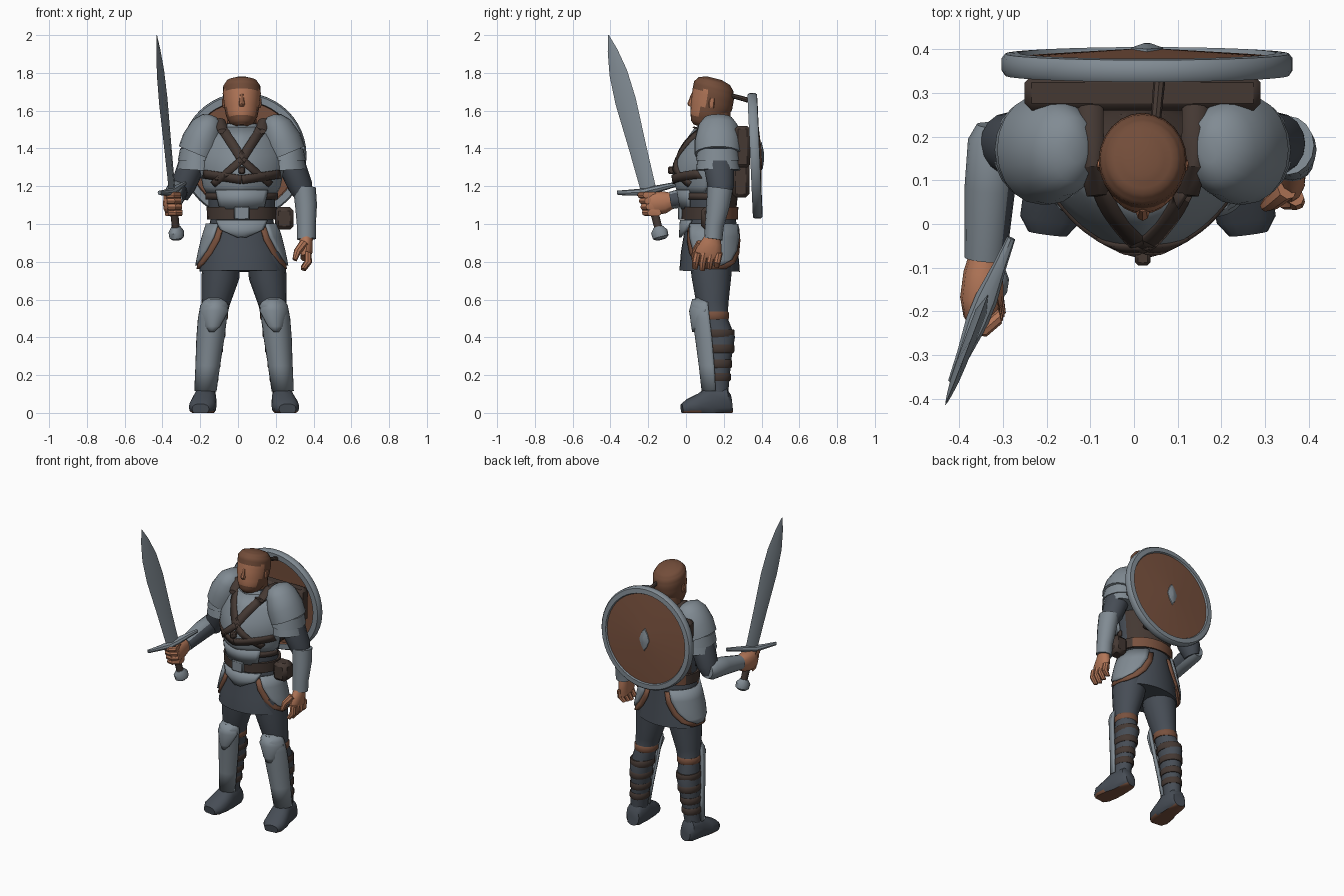
import bpy, bmesh, math
from mathutils import Vector
from mathutils.bvhtree import BVHTree

if "Cube" in bpy.data.objects:
    bpy.data.objects.remove(bpy.data.objects["Cube"])

def material(name, srgb):
    m = bpy.data.materials.new(name)
    m.diffuse_color = [(c / 255) ** 2.2 for c in srgb] + [1]
    m.use_nodes = True
    m.node_tree.nodes["Principled BSDF"].inputs["Base Color"].default_value = m.diffuse_color
    return m

STEEL = material("steel", (128, 138, 146))
CLOTH = material("dark_cloth", (72, 78, 86))
LEATHER = material("dark_leather", (70, 59, 54))
BROWN = material("brown_leather", (120, 82, 64))
SKIN = material("skin", (176, 117, 88))
HAIR = material("hair", (114, 78, 60))

def finish(name, bm, mats, rule=None, solid=0, angle=40):
    """Turn a bmesh into a shaded object, coloured by a face rule."""
    bmesh.ops.recalc_face_normals(bm, faces=bm.faces)
    if rule:
        for f in bm.faces:
            f.material_index = rule(f.calc_center_median(), f.normal)
    me = bpy.data.meshes.new(name)
    bm.to_mesh(me)
    bm.free()
    for m in mats:
        me.materials.append(m)
    me.shade_smooth()
    me.set_sharp_from_angle(angle=math.radians(angle))
    ob = bpy.data.objects.new(name, me)
    bpy.context.collection.objects.link(ob)
    if solid:
        md = ob.modifiers.new("thickness", 'SOLIDIFY')
        md.thickness, md.offset = solid, 0
    return ob

def power(t, p):
    return math.copysign(abs(t) ** (2 / p), t)

def loft(name, rings, *mats, n=16, ref=(1, 0, 0), p=2, steps=1, rule=None, floor=None):
    """Skin of elliptical rings (x, y, z, ra, rb) standing across the main axis."""
    axis = (Vector(rings[-1][:3]) - Vector(rings[0][:3])).normalized()
    u = Vector(ref)
    u = (u - axis * u.dot(axis)).normalized()
    v = axis.cross(u)
    dense = [[a + (b - a) * k / steps for a, b in zip(r, q)]
             for r, q in zip(rings, rings[1:]) for k in range(steps)] + [rings[-1]]
    bm = bmesh.new()
    loops = []
    for x, y, z, ra, rb in dense:
        loop = []
        for i in range(n):
            a = 2 * math.pi * i / n
            co = Vector((x, y, z)) + u * ra * power(math.cos(a), p) + v * rb * power(math.sin(a), p)
            if floor is not None:
                co.z = max(co.z, floor)
            loop.append(bm.verts.new(co))
        loops.append(loop)
    for a, b in zip(loops, loops[1:]):
        for i in range(n):
            bm.faces.new((a[i], a[(i + 1) % n], b[(i + 1) % n], b[i]))
    bm.faces.new(loops[0])
    bm.faces.new(loops[-1])
    return finish(name, bm, mats, rule)

def plate(name, rows, mat, centre=-90, n=14, thick=.015, p=2):
    """Curved armour plate: rows (x, y, z, rx, ry, half angle)."""
    bm = bmesh.new()
    grid = []
    for x, y, z, rx, ry, half in rows:
        angs = [math.radians(centre + half * (2 * i / n - 1)) for i in range(n + 1)]
        grid.append([bm.verts.new((x + rx * power(math.cos(a), p), y + ry * power(math.sin(a), p), z))
                     for a in angs])
    for a, b in zip(grid, grid[1:]):
        for i in range(n):
            bm.faces.new((a[i], a[i + 1], b[i + 1], b[i]))
    return finish(name, bm, [mat], solid=thick)

def box(name, c, size, mat):
    bm = bmesh.new()
    bmesh.ops.create_cube(bm, size=1)
    for v in bm.verts:
        v.co = [c[i] + v.co[i] * size[i] for i in range(3)]
    bmesh.ops.bevel(bm, geom=bm.edges[:], offset=min(size) * .2, affect='EDGES')
    return finish(name, bm, [mat])

C = .02  # body centre line

# Torso and keeled breastplate
loft("torso", [(C, .13, .98, .15, .13), (C, .125, 1.05, .175, .14), (C, .125, 1.12, .175, .145),
     (C, .13, 1.2, .188, .15), (C, .135, 1.28, .2, .15), (C, .145, 1.38, .205, .135),
     (C, .155, 1.46, .17, .11), (C, .16, 1.53, .10, .08)], CLOTH, LEATHER, n=24, p=1.75,
     rule=lambda c, nor: int(c.y > .16))
chest = plate("breastplate", [(C, .12, 1.16, .185, .155, 78), (C, .12, 1.2, .2, .17, 85),
     (C, .115, 1.28, .215, .178, 88), (C, .13, 1.36, .215, .165, 85), (C, .15, 1.44, .185, .145, 85),
     (C, .155, 1.51, .115, .1, 80)], STEEL, n=24, p=1.5)
plate("belly_plate", [(C, .125, 1.08, .18, .15, 42), (C, .12, 1.18, .19, .163, 48)], STEEL, p=1.75)
loft("gorget", [(C, .15, 1.47, .13, .11), (C, .15, 1.53, .085, .085)], STEEL, LEATHER,
     rule=lambda c, nor: int(c.y > .14))
loft("belt", [(C, .125, 1.025, .184, .15), (C, .125, 1.09, .186, .152)], LEATHER, BROWN, n=24,
     rule=lambda c, nor: int(c.y > .2))
box("belt_buckle", (C, -.03, 1.058), (.08, .025, .07), STEEL)
plate("front_fauld", [(C, .125, 1.02, .175, .15, 50), (C, .125, .97, .18, .153, 38),
      (C, .125, .93, .185, .156, 6)], STEEL)

# Chest straps, laid on the breastplate by ray casting
tree = BVHTree.FromPolygons([v.co for v in chest.data.vertices],
                            [tuple(f.vertices) for f in chest.data.polygons])
def strap(name, a, b, width):
    a, b = Vector(a), Vector(b)
    d = (b - a).normalized() * width / 2
    bm, prev, y = bmesh.new(), None, .05
    for i in range(13):
        q = a.lerp(b, i / 12)
        pair = []
        for s in (-1, 1):
            x, z = q.x - s * d.y, q.y + s * d.x
            hit = tree.ray_cast(Vector((x, -1, z)), Vector((0, 1, 0)))[0]
            y = hit.y if hit else y
            pair.append(bm.verts.new((x, y - .012, z)))
        if prev:
            bm.faces.new((prev[0], prev[1], pair[1], pair[0]))
        prev = pair
    finish(name, bm, [LEATHER], solid=.014)

for s, side in ((-1, "right"), (1, "left")):
    X = lambda o: C + s * o
    strap(side + "_upper_strap", (X(.1), 1.5), (X(-.01), 1.33), .05)
    strap(side + "_lower_strap", (X(.0), 1.34), (X(.15), 1.21), .035)
    strap(side + "_chest_belt", (X(.0), 1.235), (X(.2), 1.265), .045)
    loft(side + "_shoulder_strap", [(X(.1), .065, 1.49, .028, .014), (X(.115), .13, 1.545, .03, .016),
         (X(.12), .22, 1.54, .03, .016), (X(.12), .33, 1.46, .03, .016)], LEATHER, n=8)
    plate(side + "_waist_strap", [(C, .125, z, .185, .155, 30) for z in (1.13, 1.165)], LEATHER,
          centre=-90 + s * 58, p=1.75)
box("chest_buckle", (C, -.075, 1.285), (.035, .04, .04), LEATHER)

# Skirt and side tassets
loft("skirt", [(C, .13, 1.03, .165, .135), (C, .13, .95, .18, .14), (C, .125, .85, .21, .152),
     (C, .125, .75, .225, .16)], CLOTH, n=28)
TASSET = [(1.0, .178, .148, 55), (.93, .2, .158, 52), (.86, .218, .165, 42),
          (.81, .228, .17, 28), (.78, .234, .173, 8)]
for s, side in ((-1, "right"), (1, "left")):
    for name, mat, grow, widen, drop in (("_tasset_trim", BROWN, 0, 9, .018), ("_tasset", STEEL, .007, 0, 0)):
        plate(side + name, [(C, .135, z - drop, rx + grow, ry + grow, h + widen) for z, rx, ry, h in TASSET],
              mat, centre=(0 if s > 0 else 180) + s * 8, thick=.012)
box("left_belt_pouch", (C + .225, .13, 1.03), (.1, .1, .12), LEATHER)

# Legs, boots, greaves and calf straps
LEG = [(.115, .13, .85, .1, .115), (.125, .135, .72, .1, .105), (.15, .14, .58, .075, .085),
       (.16, .15, .5, .065, .07), (.175, .175, .4, .068, .085), (.185, .17, .28, .058, .07),
       (.2, .165, .12, .05, .06), (.205, .165, .05, .05, .06)]
def leg_at(z):
    for a, b in zip(LEG, LEG[1:]):
        if a[2] >= z >= b[2]:
            t = (a[2] - z) / (a[2] - b[2])
            return [p + (q - p) * t for p, q in zip(a, b)]

for s, side in ((-1, "right"), (1, "left")):
    X = lambda o: C + .012 + s * o
    out = -90 + s * 10
    loft(side + "_leg", [(X(r[0]), *r[1:]) for r in LEG], CLOTH)
    plate(side + "_greave", [(X(o), *r) for o, *r in (
        (.15, .12, .605, .05, .065, 75), (.155, .115, .565, .07, .083, 82),
        (.165, .125, .5, .072, .083, 80), (.175, .14, .4, .07, .085, 78),
        (.19, .15, .25, .06, .075, 80), (.203, .155, .115, .053, .065, 82))], STEEL, centre=out)
    plate(side + "_knee_cap", [(X(.152), .12, .6, .045, .08, 80), (X(.155), .118, .54, .076, .094, 72),
          (X(.162), .125, .46, .06, .09, 40), (X(.165), .125, .43, .03, .085, 15)], STEEL, centre=out)
    for k, z in enumerate((.515, .42, .34, .26, .19)):
        o, y, _, rx, ry = leg_at(z)
        loft(f"{side}_leg_strap_{k}", [(X(o), y, z + d, rx + g, ry + g) for d, g in
             ((-.022, .001), (-.015, .006), (.015, .006), (.022, .001))], LEATHER if k else BROWN)
    loft(side + "_boot", [(X(.195), .24, .05, .04, .05), (X(.2), .22, .06, .053, .075),
         (X(.205), .13, .06, .06, .085), (X(.215), .07, .04, .07, .062), (X(.225), .01, .03, .068, .044),
         (X(.23), -.022, .02, .045, .028)], CLOTH, BROWN, floor=0, p=2.4,
         rule=lambda c, nor: int(c.z < .008))

# Shoulder armour and upper arms
for s, side in ((-1, "right"), (1, "left")):
    X = lambda o: C + s * o
    loft(side + "_shoulder_plate", [(X(.235), .17, 1.37, .107, .125), (X(.212), .17, 1.44, .105, .125),
         (X(.18), .17, 1.52, .085, .105), (X(.158), .17, 1.56, .055, .075),
         (X(.15), .17, 1.572, .02, .03)], STEEL, n=20)
    for k, z in enumerate((1.335, 1.285)):
        loft(f"{side}_shoulder_band_{k}", [(X(.235 + .004 * k), .17, z, .104, .118),
             (X(.235), .17, z + .065, .092, .108)], STEEL, n=20)
    loft(side + "_upper_arm", [(X(.23), .17, 1.42, .075, .085), (X(.27), .175, 1.3, .072, .08),
         (X(.31), .185, 1.2, .065, .07), (X(.33), .185, 1.14, .045, .05)], CLOTH)

# Left forearm and open hand
loft("left_vambrace", [(.352, .18, 1.19, .06, .068), (.36, .17, 1.1, .058, .062),
     (.362, .15, .99, .05, .05), (.362, .145, .92, .05, .048)], STEEL)
loft("left_palm", [(.362, .145, .94, .035, .038), (.36, .135, .9, .035, .055), (.362, .12, .85, .032, .07),
     (.355, .112, .82, .025, .068)], SKIN, n=12)
for k in range(4):
    y = .055 + .038 * k
    loft(f"left_finger_{k}", [(.37, y + .006, .85, .02, .02), (.372, y - .004, .8, .02, .019),
         (.345, y - .008, .755 + .008 * abs(k - 1), .014, .014)], SKIN, n=8)
loft("left_thumb", [(.35, .08, .9, .024, .025), (.315, .05, .855, .02, .02), (.3, .04, .81, .013, .013)], SKIN, n=8)

# Right forearm and fist
loft("right_vambrace", [(-.315, .225, 1.175, .045, .045), (-.322, .19, 1.175, .058, .062),
     (-.33, .08, 1.16, .058, .058), (-.34, -.08, 1.125, .048, .046)], STEEL, CLOTH,
     rule=lambda c, nor: int(nor.x > .6))
loft("right_fist", [(-.34, -.06, 1.125, .034, .036), (-.345, -.11, 1.115, .045, .058),
     (-.348, -.17, 1.11, .05, .065), (-.35, -.215, 1.105, .04, .055), (-.35, -.235, 1.105, .022, .035)],
     SKIN, n=12, p=2.5)

# Sword
pommel, tip = Vector((-.325, -.135, .935)), Vector((-.43, -.41, 2.0))
edge = Vector((.135, .33, .08))
def along(z, ra, rb):
    return (*pommel.lerp(tip, (z - pommel.z) / (tip.z - pommel.z)), ra, rb)
loft("sword_blade", [along(1.17, .044, .013), along(1.4, .05, .013), along(1.65, .06, .012),
     along(1.8, .052, .01), along(1.92, .028, .006), along(2.0, .002, .002)], STEEL, n=4, ref=edge)
loft("sword_grip", [along(.96, .022, .02), along(1.17, .024, .022)], LEATHER, n=10, ref=edge)
loft("sword_pommel", [along(.918, .025, .025), along(.93, .044, .038), along(.96, .046, .04),
     along(.985, .025, .025)], STEEL, n=12, ref=edge)
mid = Vector(along(1.175, 0, 0)[:3])
loft("sword_guard", [(*(mid + edge * t + Vector((0, 0, h))), a, b) for t, h, a, b in (
     (-.5, .03, .01, .012), (-.3, .015, .016, .016), (-.08, 0, .026, .02), (.08, 0, .026, .02),
     (.3, 0, .016, .016), (.5, 0, .01, .012))], STEEL, n=8)
for k in range(4):
    g = Vector(along(1.06 + .031 * k, 0, 0)[:3])
    loft(f"right_finger_{k}", [(*(g + Vector(o)), .017, .017) for o in
         ((-.045, -.0, 0), (-.035, -.045, 0), (.005, -.05, 0), (.04, -.02, 0), (.035, .02, 0))],
         SKIN, n=8, ref=(0, 0, 1))

# Head
def head_rule(c, nor):
    if c.y > .115 or c.z > 1.712:
        return 1
    return int(c.z < 1.575 or (c.y > .08 and c.z < 1.62))
loft("neck", [(C, .16, 1.46, .08, .08), (C, .155, 1.6, .075, .08)], HAIR)
loft("head", [(C, .085, 1.515, .035, .045), (C, .095, 1.53, .06, .07), (C, .115, 1.57, .083, .095),
     (C, .135, 1.63, .095, .112), (C, .145, 1.69, .101, .113), (C, .147, 1.73, .098, .107),
     (C, .15, 1.757, .08, .085), (C, .15, 1.772, .035, .04)], SKIN, HAIR, n=24, steps=3, rule=head_rule)
loft("nose", [(C, .034, 1.622, .014, .02), (C, .027, 1.635, .016, .02), (C, .04, 1.69, .01, .012)], SKIN, n=8)
for s, side in ((-1, "right"), (1, "left")):
    loft(side + "_ear", [(C + s * .092, .135, 1.615, .008, .012), (C + s * .096, .135, 1.64, .01, .016),
         (C + s * .096, .14, 1.665, .008, .012)], SKIN, n=8)

# Shield on the back, with boss and carrying harness
mid = Vector((.03, 0, 1.345))
slope = Vector((0, 1, .045)).normalized()
def disc(h, r):
    return (*(mid + slope * h), r, r)
loft("shield", [disc(.365, .02), disc(.355, .285), disc(.34, .29), disc(.34, .325), disc(.352, .333),
     disc(.38, .333), disc(.39, .325), disc(.392, .295), disc(.382, .29), disc(.402, .02)],
     STEEL, BROWN, n=48, rule=lambda c, nor: int((c - mid - slope * (c - mid).dot(slope)).length < .291))
loft("shield_boss", [(*(mid + slope * .394), .042, .08), (*(mid + slope * .404), .036, .07),
     (*(mid + slope * .414), .008, .015)], STEEL, n=8, p=1.3)
box("back_harness", (C, .3, 1.41), (.54, .08, .22), LEATHER)
box("lower_back_harness", (C, .29, 1.24), (.26, .09, .2), LEATHER)
loft("shield_hook", [(.05, .24, 1.68, .012, .012), (.06, .35, 1.65, .014, .014)], LEATHER, n=8)
